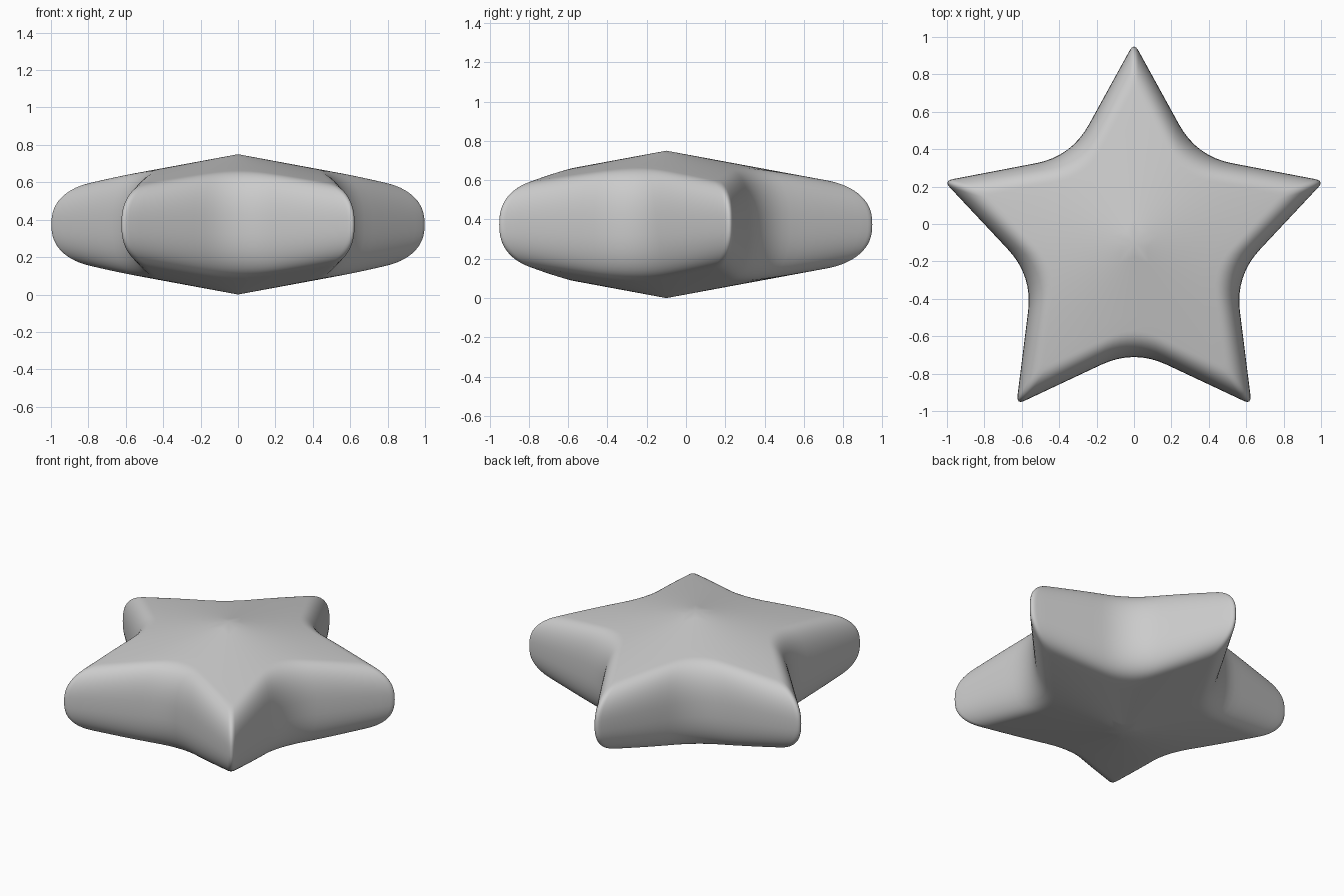
import bpy, bmesh, math
from mathutils import Vector

if "Cube" in bpy.data.objects:
    bpy.data.objects.remove(bpy.data.objects["Cube"], do_unlink=True)

TIP, VALLEY = 1.07, 0.57          # sharp star radii before rounding
CENTRE_Y, MID_Z = -0.1, 0.375
ROUND_START = 0.77                # where the rim starts to round over


def polar(radius, degrees):
    a = math.radians(degrees)
    return Vector((radius * math.cos(a), radius * math.sin(a)))


# Rounded star outline: Bezier fillets joined by subdivided straight edges
corners = [polar(VALLEY if i % 2 else TIP, 90 + 36 * i) for i in range(10)]
outline = []
for i, corner in enumerate(corners):
    before, after = corners[i - 1], corners[(i + 1) % 10]
    cut, next_cut = (0.28, 0.05) if i % 2 else (0.05, 0.28)
    edge = after - corner
    start = corner + (before - corner).normalized() * cut * edge.length
    end = corner + edge * cut
    if not i % 2:
        start = corner + (before - corner).normalized() * cut
        end = corner + edge.normalized() * cut
    for k in range(9):
        t = k / 8
        outline.append(start * (1 - t) ** 2 + corner * 2 * t * (1 - t) + end * t * t)
    goal = after - edge * next_cut
    outline += [end.lerp(goal, k / 7) for k in range(1, 7)]


def half_height(radius, t):
    # shallow cone multiplied by a rounded rim
    return (0.375 - 0.185 * radius) * max(0, 1 - t ** 2.5) ** 0.4


# Concentric rings: plain cone inside, rounded rim outside
inner = [(ROUND_START * k / 6, 0) for k in range(1, 7)]
rim_t = [math.sin(math.pi / 2 * k / 14) for k in range(1, 14)]
rim = [(ROUND_START + (1 - ROUND_START) * t, t) for t in rim_t]
levels = [(s, t, 1) for s, t in inner + rim]
levels += [(1, 1, 0)] + [(s, t, -1) for s, t, _ in reversed(levels)]

bm = bmesh.new()
rings = []
for s, t, side in levels:
    ring = []
    for p in outline:
        q = p * s
        z = MID_Z + side * half_height(q.length, t)
        ring.append(bm.verts.new((q.x, q.y + CENTRE_Y, z)))
    rings.append(ring)

n = len(outline)
for a, b in zip(rings, rings[1:]):
    for i in range(n):
        j = (i + 1) % n
        bm.faces.new((a[i], b[i], b[j], a[j]))
for ring, z in ((rings[0], 2 * MID_Z), (rings[-1], 0)):
    apex = bm.verts.new((0, CENTRE_Y, z))
    for i in range(n):
        bm.faces.new((apex, ring[i], ring[(i + 1) % n]))
bmesh.ops.recalc_face_normals(bm, faces=bm.faces)
for face in bm.faces:
    face.smooth = True

mesh = bpy.data.meshes.new("star_body")
bm.to_mesh(mesh)
bm.free()
star = bpy.data.objects.new("star_body", mesh)
bpy.context.collection.objects.link(star)

# Plain grey finish
grey = bpy.data.materials.new("light_grey")
grey.use_nodes = True
grey.diffuse_color = (0.6, 0.6, 0.6, 1)
grey.node_tree.nodes["Principled BSDF"].inputs["Base Color"].default_value = (0.6, 0.6, 0.6, 1)
mesh.materials.append(grey)
